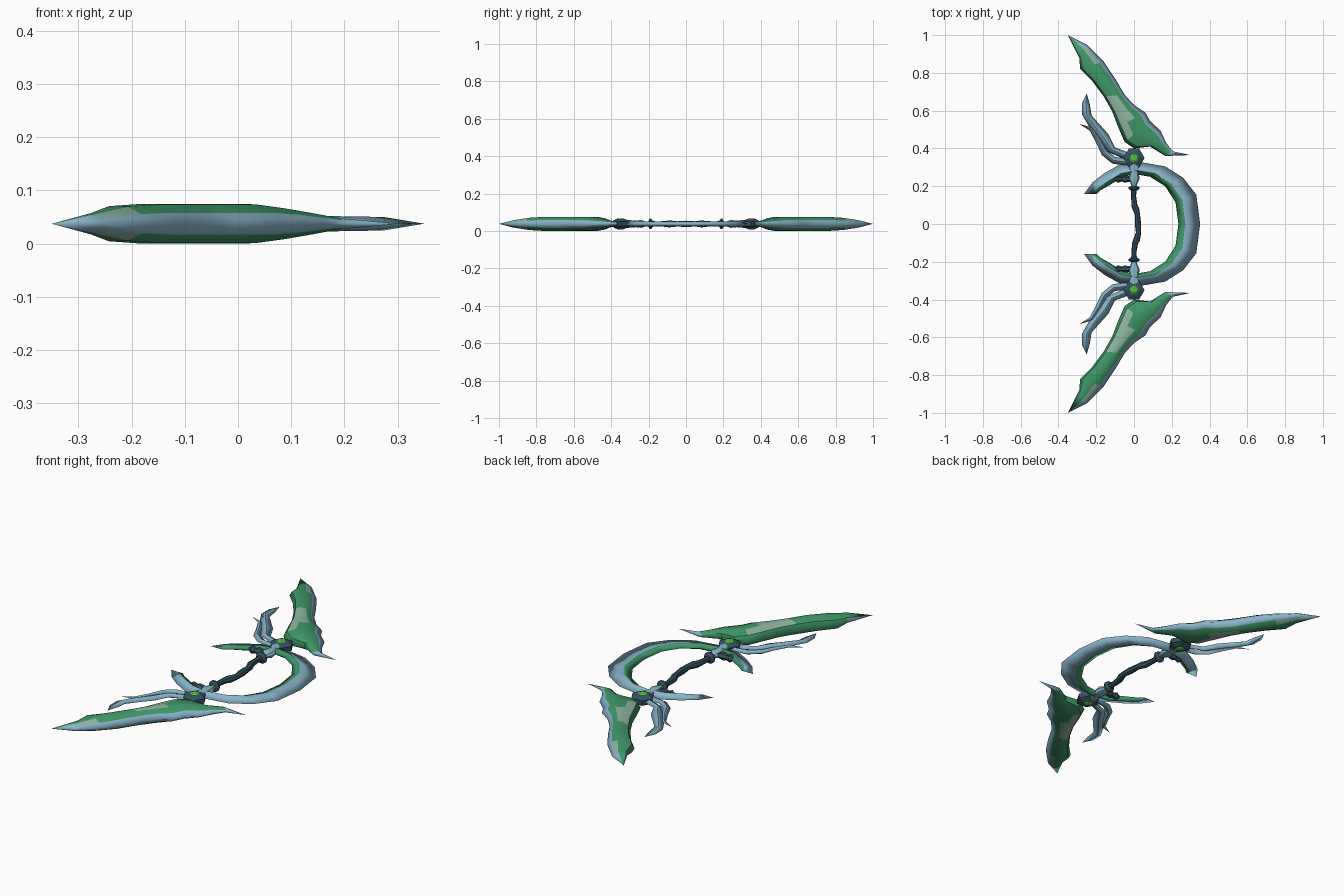
import bpy, bmesh, math
from mathutils import Vector

if "Cube" in bpy.data.objects:
    bpy.data.objects.remove(bpy.data.objects["Cube"])

MID = 0.0375  # height of the flat symmetry plane


def material(name, rgb):
    m = bpy.data.materials.new(name)
    m.use_nodes = True
    m.diffuse_color = (*rgb, 1)
    m.node_tree.nodes["Principled BSDF"].inputs["Base Color"].default_value = (*rgb, 1)
    return m


BLUE = material("pale blue", (0.25, 0.46, 0.59))
GREEN = material("leaf green", (0.05, 0.31, 0.14))
PALE = material("pale green", (0.27, 0.46, 0.35))
DARK = material("dark teal", (0.035, 0.085, 0.115))
GEM = material("bright gem green", (0.09, 0.52, 0.04))


def finish(name, bm, mats, mirror=(False, True, False), angle=35):
    bmesh.ops.remove_doubles(bm, verts=bm.verts, dist=0.0002)
    bmesh.ops.recalc_face_normals(bm, faces=bm.faces)
    me = bpy.data.meshes.new(name)
    bm.to_mesh(me)
    bm.free()
    ob = bpy.data.objects.new(name, me)
    ob.location.z = MID
    bpy.context.collection.objects.link(ob)
    for m in mats:
        me.materials.append(m)
    bpy.ops.object.select_all(action="DESELECT")
    ob.select_set(True)
    bpy.context.view_layer.objects.active = ob
    bpy.ops.object.shade_smooth_by_angle(angle=math.radians(angle))
    if any(mirror):
        mod = ob.modifiers.new("Mirror", "MIRROR")
        mod.use_axis = mirror
        mod.merge_threshold = 0.0003
    return ob


def bridge(bm, rows, rule=lambda i, j: 0, closed=False):
    for i in range(len(rows) - 1):
        n = len(rows[i])
        for j in range(n if closed else n - 1):
            k = (j + 1) % n
            f = bm.faces.new((rows[i][j], rows[i + 1][j], rows[i + 1][k], rows[i][k]))
            f.material_index = rule(i, j)


def blade_loft(name, stations, section, mats, rule=lambda i, j: 0):
    """Upper skin between an outer and an inner edge, mirrored in y and z."""
    bm = bmesh.new()
    rows = []
    for ox, oy, ix, iy, h in stations:
        a, b = Vector((ox, oy, 0)), Vector((ix, iy, 0))
        rows.append([bm.verts.new(a.lerp(b, t) + Vector((0, 0, h * s))) for t, s in section])
    bridge(bm, rows, rule)
    # every upper face looks up
    bmesh.ops.remove_doubles(bm, verts=bm.verts, dist=0.0002)
    ob = finish(name, bm, mats, (False, True, True))
    up = sum(p.normal.z * p.area for p in ob.data.polygons)
    if up < 0:
        ob.data.flip_normals()
    return ob


def lathe(name, profile, sides, mat, centre, axis, flat=1.0, mirror=True, turn=0.0, angle=35):
    """Profile of (distance along axis, radius), closed at both ends."""
    bm = bmesh.new()
    rows = []
    for d, r in profile:
        ring = []
        for k in range(sides):
            a = 2 * math.pi * k / sides + turn
            u, v = r * math.cos(a), r * math.sin(a)
            p = {"z": (u, v, d), "y": (u, d, v * flat), "x": (d, u, v * flat)}[axis]
            ring.append(bm.verts.new(Vector(p) + Vector(centre)))
        rows.append(ring)
    bridge(bm, rows, closed=True)
    bm.faces.new(rows[0])
    bm.faces.new(rows[-1])
    return finish(name, bm, [mat], (False, mirror, False), angle)


# Great end blades: pale cutting edge, domed green body, pale patches
def blade_colour(i, j):
    if j == 0 or i == 10 or (i == 0 and j in (1, 4)):
        return 0
    if (i in (4, 5) and j in (2, 3)) or (i == 6 and j == 3) or (i == 1 and j == 1):
        return 2
    return 1


blade_loft("end_blades", [
    (-0.35, 1.00, -0.35, 1.00, 0),
    (-0.25, 0.95, -0.29, 0.88, 0.020),
    (-0.16, 0.86, -0.285, 0.82, 0.033),
    (-0.10, 0.77, -0.22, 0.755, MID),
    (-0.05, 0.685, -0.16, 0.675, MID),
    (0.00, 0.63, -0.115, 0.595, MID),
    (0.06, 0.59, -0.085, 0.515, MID),
    (0.085, 0.545, -0.05, 0.435, MID),
    (0.14, 0.495, 0.00, 0.40, 0.030),
    (0.17, 0.43, 0.085, 0.41, 0.021),
    (0.205, 0.385, 0.165, 0.36, 0.011),
    (0.30, 0.365, 0.30, 0.365, 0),
], [(0, 0), (0.17, 0.55), (0.38, 0.97), (0.66, 1), (0.9, 0.65), (1, 0)],
    [BLUE, GREEN, PALE], blade_colour)

# Crescent guard: wide pale rim with a green inner bevel
blade_loft("crescent_guard", [
    (0.35, 0.00, 0.235, 0.00, 0.013),
    (0.33, 0.155, 0.22, 0.115, 0.013),
    (0.26, 0.245, 0.165, 0.20, 0.014),
    (0.165, 0.305, 0.085, 0.25, 0.016),
    (0.05, 0.325, 0.00, 0.265, 0.017),
    (-0.075, 0.315, -0.065, 0.245, 0.016),
    (-0.155, 0.27, -0.13, 0.205, 0.013),
    (-0.22, 0.22, -0.175, 0.18, 0.010),
    (-0.265, 0.158, -0.20, 0.158, 0),
], [(0, 0), (0.68, 1), (1, 0)], [BLUE, GREEN], lambda i, j: j)

# Curling streamers beside each blade
ridge = [(0, 0), (0.5, 1), (1, 0)]
blade_loft("long_streamers", [
    (-0.25, 0.69, -0.25, 0.69, 0),
    (-0.275, 0.64, -0.233, 0.63, 0.008),
    (-0.275, 0.58, -0.225, 0.575, 0.011),
    (-0.235, 0.51, -0.18, 0.525, 0.012),
    (-0.18, 0.435, -0.135, 0.475, 0.012),
    (-0.135, 0.38, -0.10, 0.405, 0.012),
    (-0.02, 0.33, -0.02, 0.375, 0.010),
], ridge, [BLUE])
blade_loft("short_streamers", [
    (-0.29, 0.53, -0.29, 0.53, 0),
    (-0.235, 0.495, -0.218, 0.51, 0.007),
    (-0.20, 0.43, -0.175, 0.45, 0.009),
    (-0.17, 0.365, -0.145, 0.39, 0.011),
    (-0.115, 0.32, -0.10, 0.355, 0.011),
    (-0.02, 0.305, -0.02, 0.345, 0.010),
], ridge, [BLUE])

# Gem hubs joining guard, blade and grip
lathe("gem_hubs", [(-0.025, 0.03), (-0.012, 0.056), (0.012, 0.056), (0.025, 0.03)],
      6, DARK, (0, 0.35, 0), "z", angle=20)
lathe("gems", [(-0.030, 0.016), (-0.022, 0.031), (0.022, 0.031), (0.030, 0.016)],
      5, GEM, (0, 0.348, 0), "z", turn=math.pi / 2, angle=20)

# Pale collars and dark clasps
lathe("collars", [(0.195, 0.012), (0.215, 0.018), (0.24, 0.030), (0.27, 0.025), (0.32, 0.032)],
      8, BLUE, (0, 0, 0), "y", flat=0.7)
lathe("clasps", [(-0.10, 0.010), (-0.085, 0.020), (-0.065, 0.013), (-0.05, 0.019), (-0.02, 0.014)],
      6, DARK, (0, 0.238, 0), "x")
lathe("grip_flanges", [(0.176, 0.014), (0.186, 0.029), (0.194, 0.029), (0.202, 0.014)],
      10, DARK, (0, 0, 0), "y")

# Wavy grip swept along a bent centre line
bm = bmesh.new()
rows = []
for y, x, r in [(-0.19, 0, 0.016), (-0.15, 0.0, 0.013), (-0.105, 0.005, 0.016), (-0.09, 0.012, 0.019),
                (-0.045, 0.024, 0.014), (0, 0.021, 0.017), (0.05, 0.018, 0.014),
                (0.085, 0.008, 0.019), (0.10, 0.002, 0.016), (0.15, -0.002, 0.013), (0.19, 0, 0.016)]:
    rows.append([bm.verts.new((x + r * math.cos(k * math.pi / 4), y, r * math.sin(k * math.pi / 4)))
                 for k in range(8)])
bridge(bm, rows, closed=True)
finish("grip", bm, [DARK], (False, False, False))
